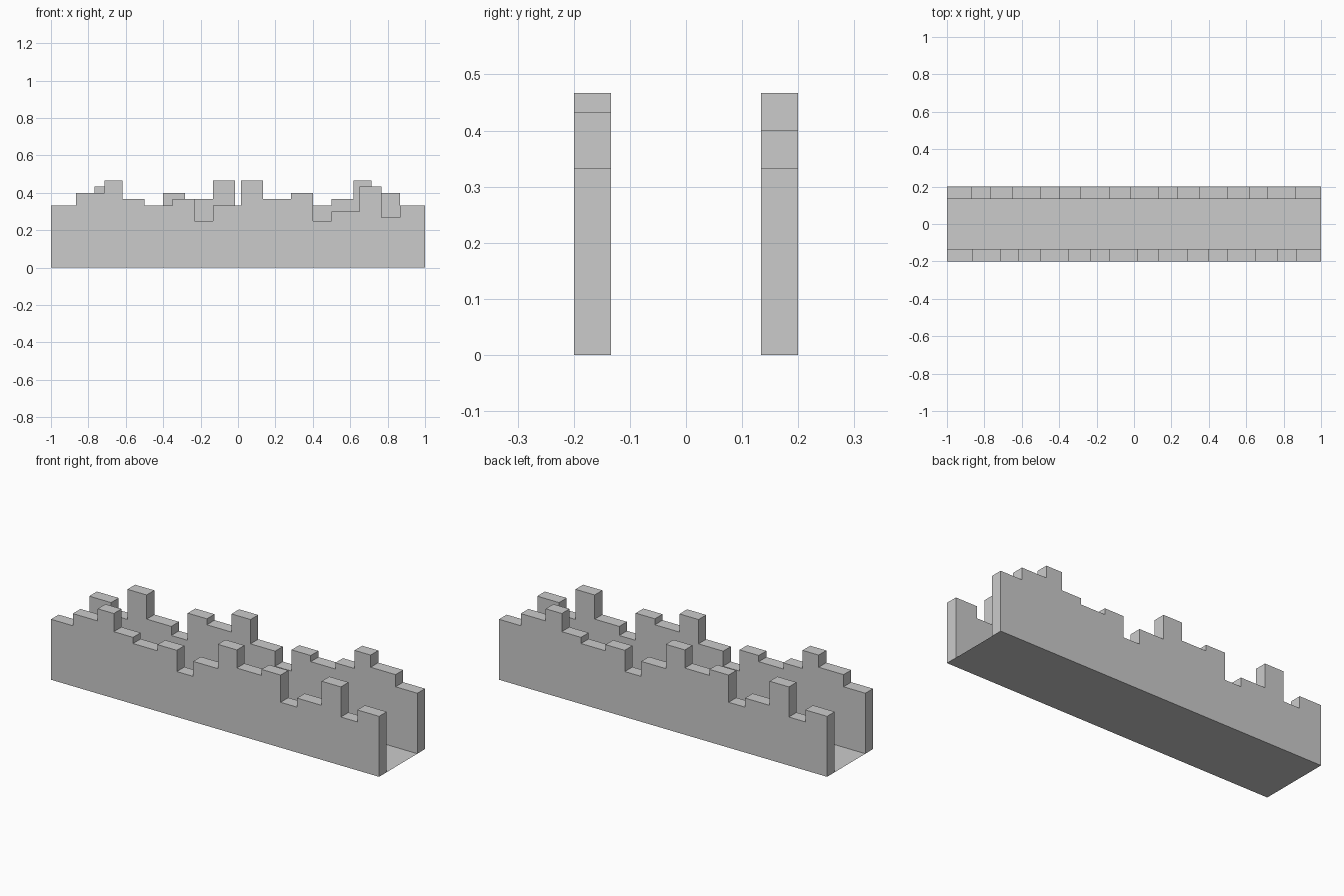
import bpy, bmesh, math
from mathutils import Matrix

if "Cube" in bpy.data.objects:
    bpy.data.objects.remove(bpy.data.objects["Cube"])

HALF_WIDTH = 0.2
INNER = 0.1333

# Step profile of a wall: (right end of step, height), starting at x = -1
STEPS = [(-0.867, 0.333), (-0.715, 0.4), (-0.617, 0.467), (-0.5, 0.367),
         (-0.35, 0.333), (-0.233, 0.367), (-0.133, 0.25), (0.017, 0.333),
         (0.133, 0.467), (0.283, 0.367), (0.4, 0.4), (0.5, 0.25),
         (0.65, 0.3), (0.767, 0.433), (0.867, 0.267), (1.0, 0.333)]


def add_object(name, bm):
    mesh = bpy.data.meshes.new(name)
    bm.to_mesh(mesh)
    bm.free()
    obj = bpy.data.objects.new(name, mesh)
    bpy.context.collection.objects.link(obj)
    return obj


def make_wall(name, turn):
    # Trace the stepped outline, then extrude it through the wall thickness
    outline = [(-1.0, 0.0)]
    x = -1.0
    for end, height in STEPS:
        outline += [(x, height), (end, height)]
        x = end
    outline.append((1.0, 0.0))

    bm = bmesh.new()
    face = bm.faces.new([bm.verts.new((px, -HALF_WIDTH, pz)) for px, pz in outline])
    result = bmesh.ops.extrude_face_region(bm, geom=[face], use_keep_orig=True)
    verts = [g for g in result["geom"] if isinstance(g, bmesh.types.BMVert)]
    bmesh.ops.translate(bm, verts=verts, vec=(0, HALF_WIDTH - INNER, 0))
    bmesh.ops.recalc_face_normals(bm, faces=bm.faces)
    bmesh.ops.rotate(bm, verts=bm.verts, cent=(0, 0, 0),
                     matrix=Matrix.Rotation(turn, 3, 'Z'))
    return add_object(name, bm)


# Two identical broken walls, the back one turned half a circle
make_wall("front_wall", 0.0)
make_wall("back_wall", math.pi)

# Paper-thin floor between the walls
bm = bmesh.new()
bm.faces.new([bm.verts.new(p) for p in
              [(-1, -INNER, 0), (1, -INNER, 0), (1, INNER, 0), (-1, INNER, 0)]])
add_object("floor", bm)
